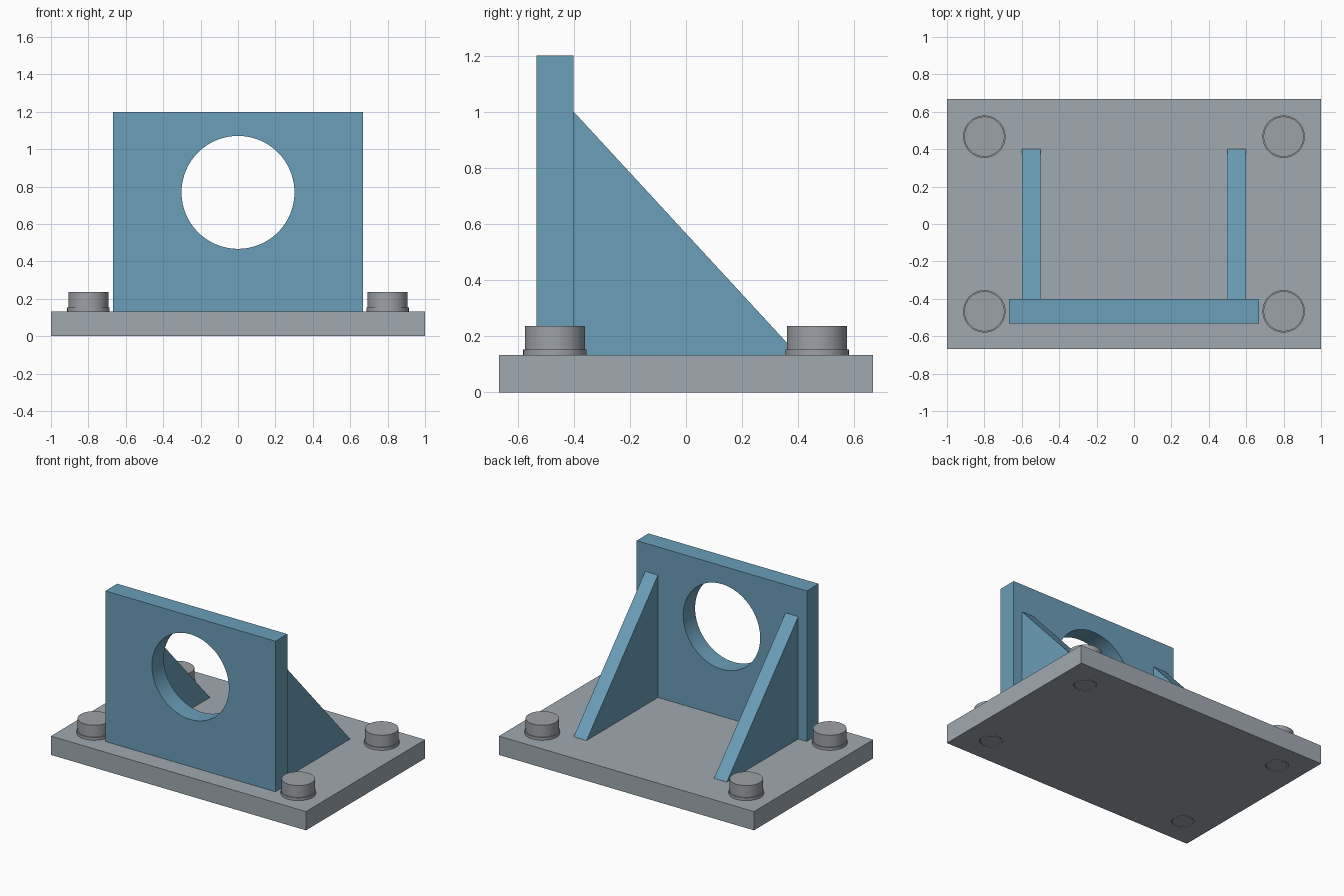
import bpy, bmesh, math
from mathutils import Vector

if "Cube" in bpy.data.objects:
    bpy.data.objects.remove(bpy.data.objects["Cube"])


def material(name, rgb):
    m = bpy.data.materials.new(name)
    m.diffuse_color = (*rgb, 1)
    m.use_nodes = True
    m.node_tree.nodes["Principled BSDF"].inputs["Base Color"].default_value = m.diffuse_color
    return m


BLUE = material("steel_blue", (0.147, 0.342, 0.480))
GREY = material("plate_grey", (0.350, 0.400, 0.440))
BOLT = material("bolt_grey", (0.335, 0.360, 0.385))


def box(name, lo, hi, mat):
    bm = bmesh.new()
    bmesh.ops.create_cube(bm, size=1)
    for v in bm.verts:
        v.co = Vector([(a + b) / 2 + c * (b - a) for a, b, c in zip(lo, hi, v.co)])
    return finish(name, bm, mat)


def finish(name, bm, mat):
    bmesh.ops.recalc_face_normals(bm, faces=bm.faces)
    me = bpy.data.meshes.new(name)
    bm.to_mesh(me)
    bm.free()
    me.materials.append(mat)
    ob = bpy.data.objects.new(name, me)
    bpy.context.collection.objects.link(ob)
    return ob


def smooth(ob):
    bpy.ops.object.select_all(action='DESELECT')
    ob.select_set(True)
    bpy.context.view_layer.objects.active = ob
    bpy.ops.object.shade_smooth_by_angle(angle=math.radians(30))


def cylinder(name, r, depth, loc, mat, axis='Z'):
    rot = (math.pi / 2, 0, 0) if axis == 'Y' else (0, 0, 0)
    bpy.ops.mesh.primitive_cylinder_add(vertices=64, radius=r, depth=depth, location=loc, rotation=rot)
    ob = bpy.context.object
    ob.name = name
    ob.data.materials.append(mat)
    return ob


def cut(ob, cutter):
    mod = ob.modifiers.new("hole", 'BOOLEAN')
    mod.operation = 'DIFFERENCE'
    mod.solver = 'EXACT'
    mod.object = cutter
    bpy.context.view_layer.objects.active = ob
    bpy.ops.object.modifier_apply(modifier=mod.name)
    bpy.data.objects.remove(cutter, do_unlink=True)


TOP = 0.133

# base plate
base = box("base_plate", (-1, -0.667, 0), (1, 0.667, TOP), GREY)

# upright plate with round opening
upright = box("upright_plate", (-0.667, -0.533, TOP), (0.667, -0.4, 1.2), BLUE)
cut(upright, cylinder("opening_cutter", 0.302, 0.6, (0, -0.467, 0.769), BLUE, 'Y'))
smooth(upright)

# triangular gussets
for side, x0 in (("left", -0.6), ("right", 0.5)):
    bm = bmesh.new()
    face = bm.faces.new([bm.verts.new((x0, y, z)) for y, z in ((-0.4, TOP), (0.4, TOP), (-0.4, 1.0))])
    ext = bmesh.ops.extrude_face_region(bm, geom=[face])
    for v in ext["geom"]:
        if isinstance(v, bmesh.types.BMVert):
            v.co.x += 0.1
    finish(side + "_gusset", bm, BLUE)

# bolts: washer, head and shank in a clearance hole
for x in (-0.8, 0.8):
    for y in (-0.467, 0.467):
        cut(base, cylinder("bolt_hole_cutter", 0.073, 0.5, (x, y, 0.1), GREY))
        for name, r, z0, z1 in (("bolt_washer", 0.113, TOP, 0.153),
                                ("bolt_head", 0.107, 0.153, 0.237),
                                ("bolt_shank", 0.067, 0, TOP)):
            smooth(cylinder(name, r, z1 - z0, (x, y, (z0 + z1) / 2), BOLT))
smooth(base)
